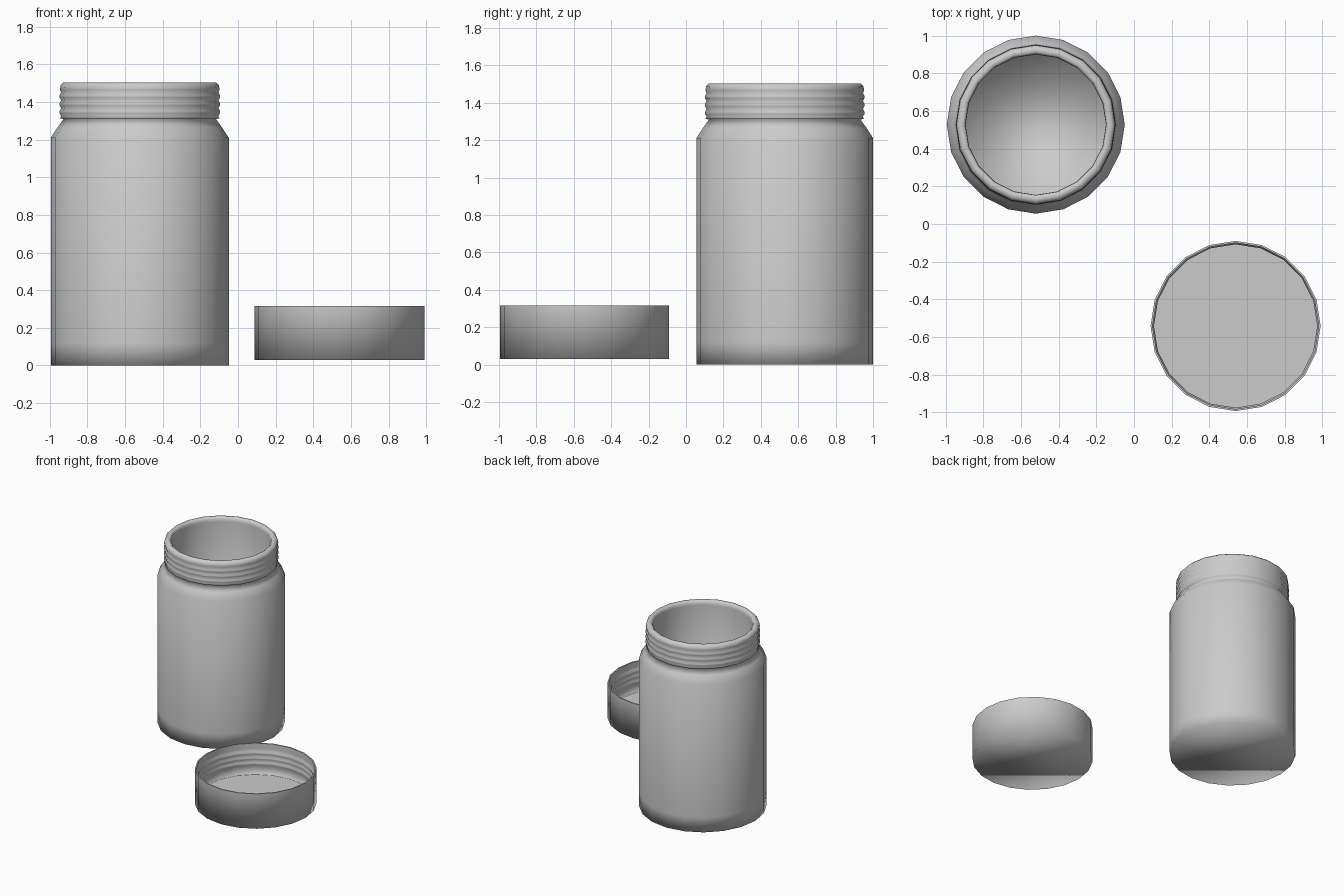
import bpy, bmesh
from math import sin, cos, pi

if "Cube" in bpy.data.objects:
    bpy.data.objects.remove(bpy.data.objects["Cube"])

SIDES = 20


def lathe(name, profile, centre):
    """Revolve an (r, z) profile; r = 0 at neither end: both ends are capped."""
    bm = bmesh.new()
    rings = [[bm.verts.new((r * cos(2 * pi * i / SIDES), r * sin(2 * pi * i / SIDES), z))
              for i in range(SIDES)] for r, z in profile]
    for a, b in zip(rings, rings[1:]):
        for i in range(SIDES):
            j = (i + 1) % SIDES
            bm.faces.new((a[i], a[j], b[j], b[i]))
    bm.faces.new(rings[0][::-1])
    bm.faces.new(rings[-1])
    for f in bm.faces:
        f.smooth = True
    bmesh.ops.recalc_face_normals(bm, faces=bm.faces)
    mesh = bpy.data.meshes.new(name)
    bm.to_mesh(mesh)
    bm.free()
    obj = bpy.data.objects.new(name, mesh)
    obj.location = (*centre, 0)
    bpy.context.collection.objects.link(obj)
    return obj


def thread(r_base, r_ridge, z0, pitch, turns):
    """Ridged profile: a base and crest pair per thread turn."""
    pts = []
    for k in range(turns):
        z = z0 + k * pitch
        pts += [(r_base, z), (r_ridge, z + pitch * 0.35), (r_ridge, z + pitch * 0.65)]
    return pts + [(r_base, z0 + turns * pitch)]


# jar: body, shoulder, threaded neck, rounded lip and bore
jar = ([(0.473, 0), (0.473, 0.12), (0.473, 1.21), (0.437, 1.265), (0.405, 1.31), (0.423, 1.313)]
       + thread(0.418, 0.426, 1.325, 0.042, 3)
       + [(0.424, 1.465), (0.421, 1.488), (0.406, 1.503), (0.386, 1.503),
          (0.375, 1.492), (0.373, 1.47), (0.373, 0.06)])
lathe("jar", jar, (-0.522, 0.528))

# lid: upturned cap with an inner thread
lid = ([(0.452, 0.03), (0.452, 0.315), (0.442, 0.315), (0.442, 0.27)]
       + thread(0.442, 0.434, 0.13, 0.042, 3)[::-1]
       + [(0.442, 0.062), (0.438, 0.06)])
cap = lathe("lid", lid, (0.54, -0.542))

# keep the lid's rim and inner floor crisp
bm = bmesh.new()
bm.from_mesh(cap.data)
for e in bm.edges:
    z = [v.co.z for v in e.verts]
    if min(z) > 0.31 or (max(z) < 0.061 and min(z) > 0.05):
        e.smooth = False
bm.to_mesh(cap.data)
bm.free()
